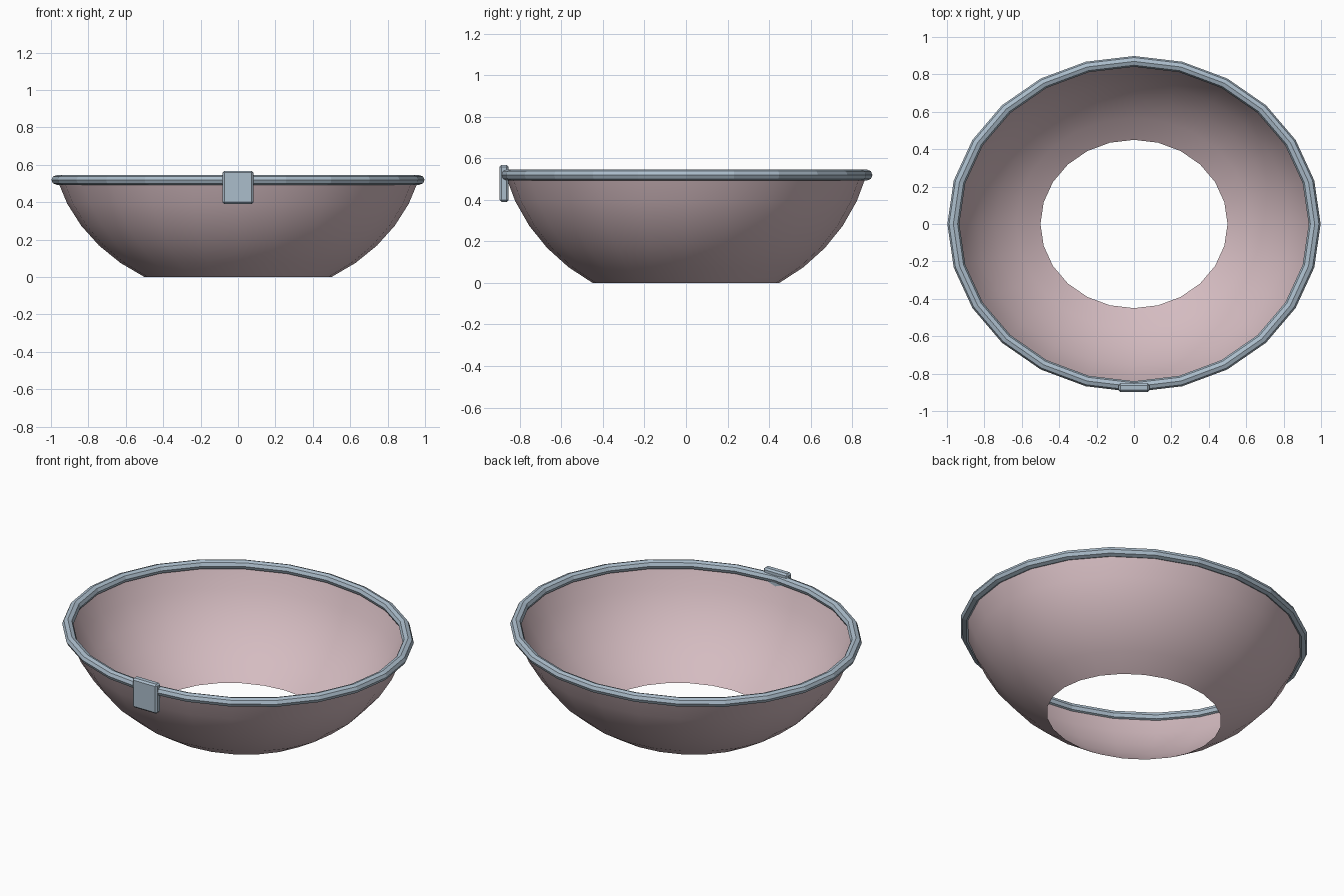
import bpy, bmesh
from math import sin, cos, radians, tau

cube = bpy.data.objects.get("Cube")
if cube:
    bpy.data.objects.remove(cube, do_unlink=True)

SEGMENTS = 24
DEPTH = 0.9       # front-to-back squash of the oval
HEIGHT = 0.855    # vertical squash of the spherical wall
CENTRE_Z = HEIGHT * cos(radians(30))


def material(name, colour):
    mat = bpy.data.materials.new(name)
    mat.use_nodes = True
    mat.diffuse_color = (*colour, 1)
    mat.node_tree.nodes["Principled BSDF"].inputs["Base Color"].default_value = (*colour, 1)
    return mat


def make_object(name, bm, mat):
    mesh = bpy.data.meshes.new(name)
    bm.to_mesh(mesh)
    bm.free()
    mesh.materials.append(mat)
    obj = bpy.data.objects.new(name, mesh)
    bpy.context.collection.objects.link(obj)
    return obj


def oval_lathe(name, profile, mat, closed=False, smooth=False):
    """Sweep (radius, z) points around an oval."""
    bm = bmesh.new()
    rings = []
    for radius, z in profile:
        angles = [tau * i / SEGMENTS for i in range(SEGMENTS)]
        rings.append([bm.verts.new((radius * cos(a), DEPTH * radius * sin(a), z)) for a in angles])
    pairs = list(zip(rings, rings[1:]))
    if closed:
        pairs.append((rings[-1], rings[0]))
    for low, high in pairs:
        for i in range(SEGMENTS):
            j = (i + 1) % SEGMENTS
            face = bm.faces.new((low[i], low[j], high[j], high[i]))
            face.smooth = smooth
    return make_object(name, bm, mat)


pink = material("dusty pink", (0.66, 0.50, 0.53))
steel = material("blue grey", (0.41, 0.51, 0.60))

# Open bowl wall: a thin band of a squashed sphere
wall = [(sin(radians(t)), CENTRE_Z - HEIGHT * cos(radians(t))) for t in range(30, 76, 9)]
oval_lathe("bowl_wall", wall, pink, smooth=True)

# Eight-sided tube around the upper edge
edge_radius, edge_z = wall[-1]
tube = [(edge_radius + 0.032 * cos(tau * i / 8), edge_z + 0.027 * sin(tau * i / 8)) for i in range(8)]
oval_lathe("rim", tube, steel, closed=True)

# Bevelled clip plate at the front of the rim
bm = bmesh.new()
bmesh.ops.create_cube(bm, size=1)
for v in bm.verts:
    v.co = (v.co.x * 0.166, v.co.y * 0.045 - 0.876, v.co.z * 0.178 + 0.479)
bmesh.ops.bevel(bm, geom=bm.edges[:], offset=0.01, segments=1, affect='EDGES')
make_object("front_clip", bm, steel)
